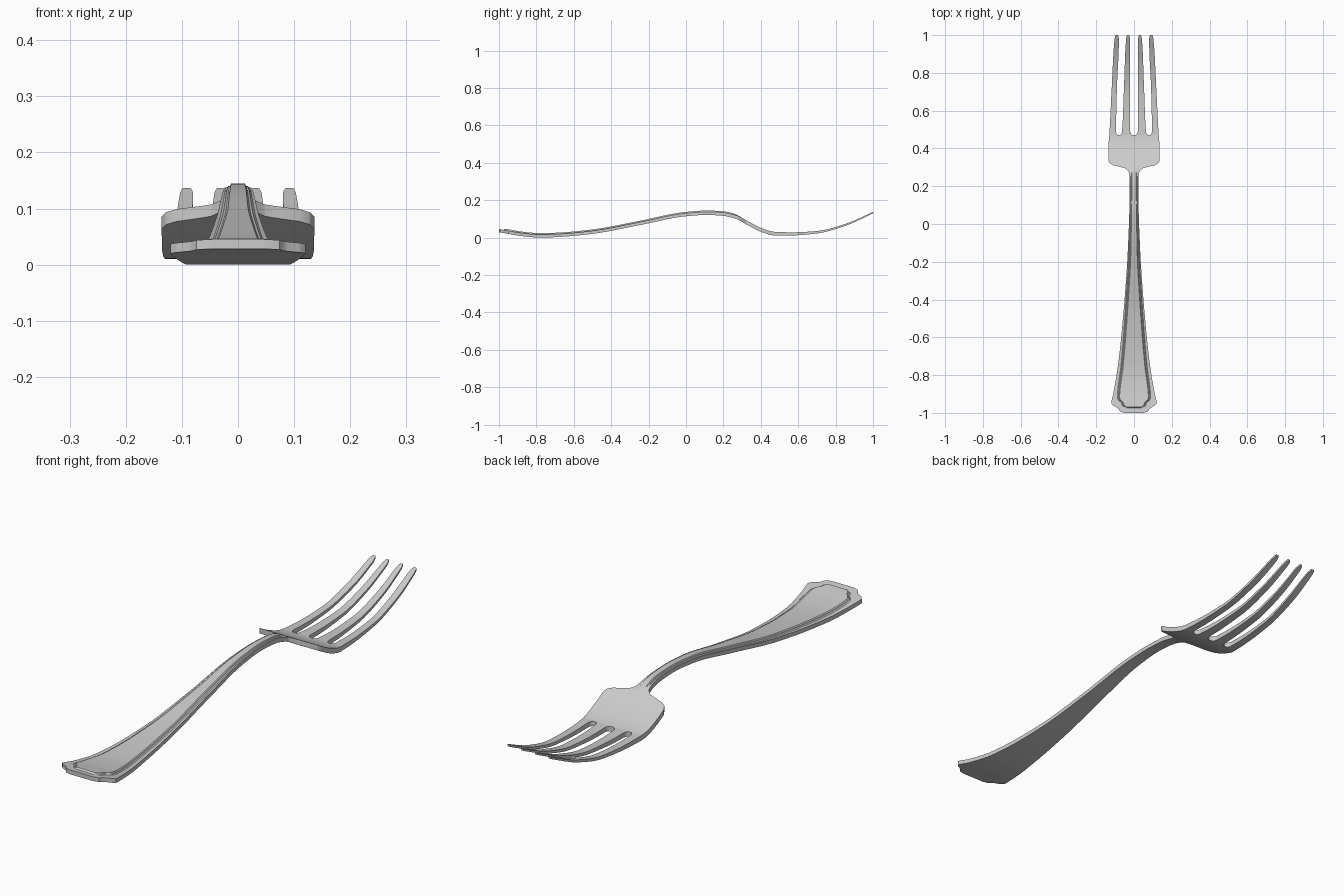
import bpy, bmesh, math

cube = bpy.data.objects.get("Cube")
if cube:
    bpy.data.objects.remove(cube, do_unlink=True)

steel = bpy.data.materials.new("polished steel")
steel.use_nodes = True
STEEL = (0.6, 0.6, 0.6, 1)
steel.diffuse_color = STEEL
bsdf = steel.node_tree.nodes["Principled BSDF"]
bsdf.inputs["Base Color"].default_value = STEEL
bsdf.inputs["Roughness"].default_value = 0.5


def curve(points):
    """Smooth curve through (y, value) points that never overshoots."""
    n = len(points)
    slope = [(points[i + 1][1] - points[i][1]) / (points[i + 1][0] - points[i][0])
             for i in range(n - 1)]
    tan = [slope[0]]
    for a, b in zip(slope, slope[1:]):
        tan.append(2 * a * b / (a + b) if a * b > 0 else 0)
    tan.append(slope[-1])

    def value(y):
        y = min(max(y, points[0][0]), points[-1][0])
        i = 0
        while i < n - 2 and y > points[i + 1][0]:
            i += 1
        (y0, v0), (y1, v1) = points[i], points[i + 1]
        d = y1 - y0
        t = (y - y0) / d
        return (v0 * (1 + 2 * t) * (1 - t) ** 2 + tan[i] * d * t * (1 - t) ** 2
                + v1 * t * t * (3 - 2 * t) + tan[i + 1] * d * t * t * (t - 1))
    return value


# Side profile: underside height and metal thickness along the length
under = curve([(-1, .028), (-.95, .02), (-.88, .008), (-.78, 0), (-.7, .002), (-.5, .02),
               (-.25, .066), (0, .114), (.11, .121), (.2, .116), (.27, .099), (.32, .072),
               (.4, .031), (.47, .011), (.53, .010), (.7, .022), (.85, .062), (1, .129)])
thick = curve([(-1, .017), (0, .016), (.25, .018), (.32, .022), (.47, .02),
               (.7, .013), (1, .008)])

# Half-widths of the handle and head, and of the raised panel on the handle
WIDTH = [(-1, .05), (-.993, .074), (-.98, .081), (-.968, .098), (-.96, .112), (-.95, .12),
         (-.9, .11), (-.75, .085), (-.6, .068), (-.4, .05), (-.2, .036), (0, .027),
         (.15, .023), (.25, .024), (.28, .03), (.295, .047), (.304, .08), (.311, .11),
         (.321, .128), (.335, .136), (.42, .135), (.47, .131)]
PANEL = [(-.968, .05), (-.962, .062), (-.945, .068), (-.935, .08), (-.92, .088), (-.75, .069),
         (-.6, .056), (-.4, .042), (-.2, .03), (0, .023), (.2, .019), (.3, .02)]
RISE = [(-.974, 0), (-.967, .007), (.24, .007), (.3, 0)]
width, panel, rise = curve(WIDTH), curve(PANEL), curve(RISE)


def rows(start, end, step, extra=()):
    """Section positions: even steps plus the extra detail positions."""
    n = math.ceil((end - start) / step)
    ys = sorted([start + (end - start) * i / n for i in range(n + 1)]
                + [y for y in extra if start < y < end])
    return [y for i, y in enumerate(ys) if i == 0 or y - ys[i - 1] > 1e-4]


def loft(bm, ys, section, cap_start, cap_end):
    """Skin sections, each a list of (x, extra height) from left to right."""
    rings = []
    for y in ys:
        cols, zb = section(y), under(y)
        zt = zb + thick(y)
        ring = [bm.verts.new((x, y, zt + h)) for x, h in cols]
        ring += [bm.verts.new((x, y, zb)) for x, h in reversed(cols)]
        rings.append(ring)
    n = len(rings[0])
    for a, b in zip(rings, rings[1:]):
        for i in range(n):
            j = (i + 1) % n
            bm.faces.new((a[i], a[j], b[j], b[i]))
    if cap_start:
        bm.faces.new(rings[0])
    if cap_end:
        bm.faces.new(rings[-1])


def finish(bm, name):
    bmesh.ops.recalc_face_normals(bm, faces=bm.faces)
    mesh = bpy.data.meshes.new(name)
    bm.to_mesh(mesh)
    bm.free()
    mesh.materials.append(steel)
    ob = bpy.data.objects.new(name, mesh)
    bpy.context.collection.objects.link(ob)
    bpy.ops.object.select_all(action='DESELECT')
    ob.select_set(True)
    bpy.context.view_layer.objects.active = ob
    bpy.ops.object.shade_smooth_by_angle(angle=math.radians(30))
    return ob


# Handle and head: flat rim with a two-step raised panel
def body_section(y):
    w, r = width(y), rise(y)
    p = min(panel(y), w * .9)
    g = min(.012, p * .4)
    half = [(p - g, r), (p - g * .7, r * .45), (p - g * .35, r * .45), (p, 0), (w, 0)]
    return [(-x, h) for x, h in reversed(half)] + [(0, r)] + half


bm = bmesh.new()
detail = [y for y, v in WIDTH + PANEL + RISE]
loft(bm, rows(-1, .47, .025, detail), body_section, True, False)
finish(bm, "handle_and_head")

# Tines: inner and outer edges, rounded at the slot roots and at the tips
INNER = ([(.47, 0), (.472, .009), (.478, .016), (.49, .02), (.7, .022), (.98, .021), (1, .026)],
         [(.47, .079), (.472, .071), (.478, .066), (.49, .063), (.7, .054), (.98, .042), (1, .037)])
OUTER = ([(.47, .079), (.472, .087), (.478, .092), (.49, .095), (.7, .091), (.98, .080), (1, .085)],
         [(.47, .131), (.5, .129), (.7, .119), (.98, .103), (1, .098)])

for label, (near, far) in (("inner", INNER), ("outer", OUTER)):
    a, b = curve(near), curve(far)
    for side, s in (("left", 1), ("right", -1)):
        bm = bmesh.new()
        ys = rows(.47, 1, .025, [y for y, v in near] + [.474, .484, .99, .996])
        loft(bm, ys, lambda y: sorted([(s * a(y), 0), (s * b(y), 0)]), False, True)
        finish(bm, f"{label}_tine_{side}")
